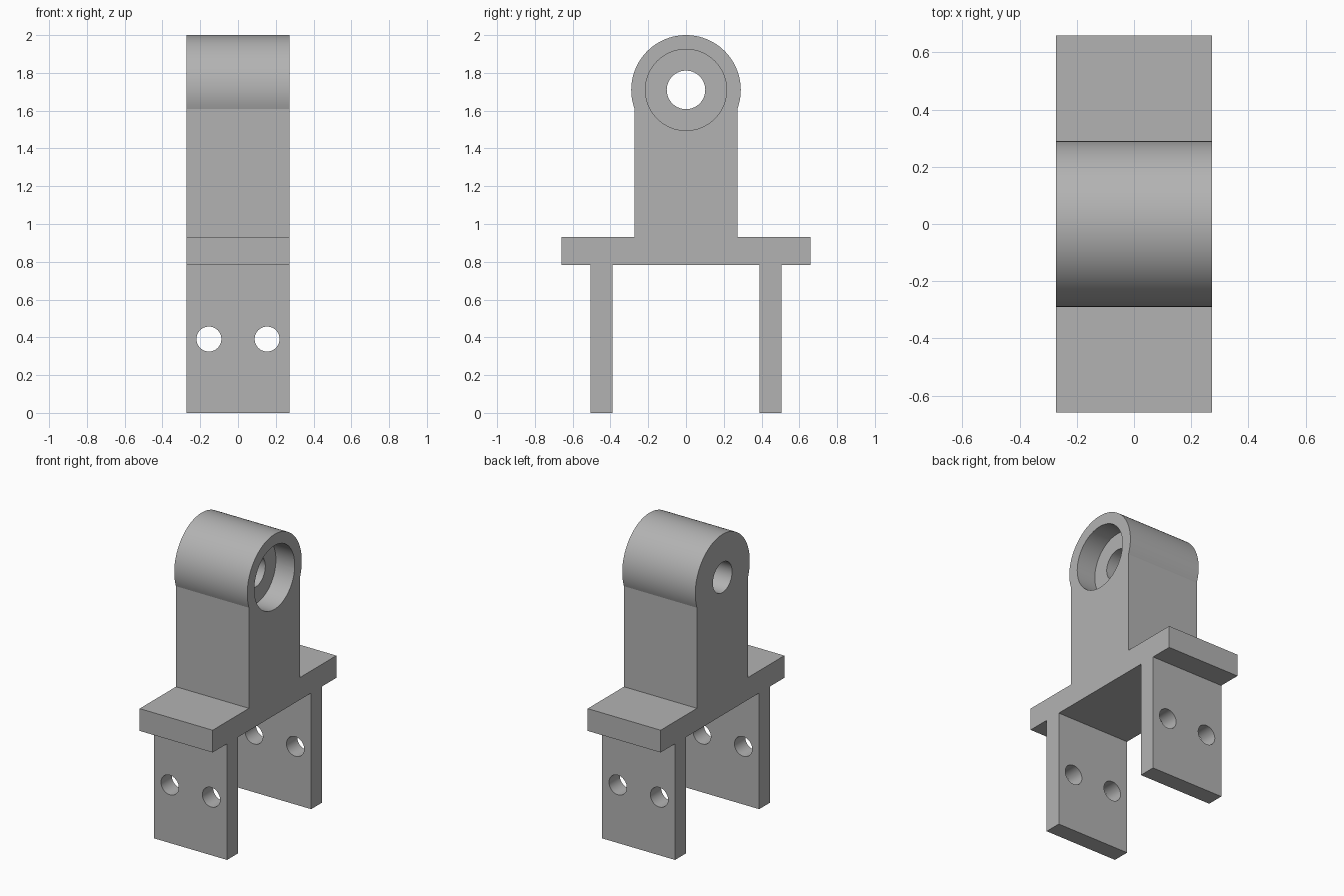
import bpy, bmesh, math
from mathutils import Matrix, Vector

cube = bpy.data.objects.get("Cube")
if cube:
    bpy.data.objects.remove(cube, do_unlink=True)

HALF_W = 0.272          # half width along x, also half depth of the upright
EYE_Z, EYE_R = 1.71, 0.29
PLATE_LOW, PLATE_TOP, PLATE_Y = 0.782, 0.932, 0.658
LEG_IN, LEG_OUT = 0.39, 0.505

grey = bpy.data.materials.new("plain grey")
grey.use_nodes = True
colour = (0.45, 0.45, 0.45, 1)
grey.diffuse_color = colour
grey.node_tree.nodes["Principled BSDF"].inputs["Base Color"].default_value = colour


def add_object(name, bm):
    bmesh.ops.recalc_face_normals(bm, faces=bm.faces)
    mesh = bpy.data.meshes.new(name)
    bm.to_mesh(mesh)
    bm.free()
    obj = bpy.data.objects.new(name, mesh)
    bpy.context.collection.objects.link(obj)
    mesh.materials.append(grey)
    return obj


def extrude_profile(name, points):
    """Extrude a (y, z) outline across the full width."""
    bm = bmesh.new()
    face = bm.faces.new([bm.verts.new((-HALF_W, y, z)) for y, z in points])
    grown = bmesh.ops.extrude_face_region(bm, geom=[face])["geom"]
    verts = [v for v in grown if isinstance(v, bmesh.types.BMVert)]
    bmesh.ops.translate(bm, verts=verts, vec=(2 * HALF_W, 0, 0))
    return add_object(name, bm)


def drill(target, centre, radius, length, axis):
    """Cut a round hole through target and remove the cutter."""
    bm = bmesh.new()
    turn = Vector((0, 0, 1)).rotation_difference(Vector(axis)).to_matrix().to_4x4()
    bmesh.ops.create_cone(bm, cap_ends=True, segments=64, radius1=radius,
                          radius2=radius, depth=length,
                          matrix=Matrix.Translation(centre) @ turn)
    cutter = add_object("hole_cutter", bm)
    cutter.hide_render = True
    mod = target.modifiers.new("hole", "BOOLEAN")
    mod.operation, mod.solver, mod.object = "DIFFERENCE", "EXACT", cutter
    bpy.context.view_layer.objects.active = target
    bpy.ops.object.modifier_apply(modifier=mod.name)
    bpy.data.objects.remove(cutter, do_unlink=True)


# Outline: right half from the base up, rounded eye, then mirrored left half
side = [(LEG_IN, PLATE_LOW), (LEG_IN, 0), (LEG_OUT, 0), (LEG_OUT, PLATE_LOW),
        (PLATE_Y, PLATE_LOW), (PLATE_Y, PLATE_TOP), (HALF_W, PLATE_TOP)]
start = -math.acos(HALF_W / EYE_R)
steps = 64
arc = []
for i in range(steps + 1):
    a = start + (math.pi - 2 * start) * i / steps
    arc.append((EYE_R * math.cos(a), EYE_Z + EYE_R * math.sin(a)))
bracket = extrude_profile("eye_bracket", side + arc + [(-y, z) for y, z in reversed(side)])

# Pivot hole, with a wider counterbore on the +x side
drill(bracket, (0, 0, EYE_Z), 0.102, 1, (1, 0, 0))
drill(bracket, (HALF_W - 0.14 + 0.1, 0, EYE_Z), 0.215, 0.2, (1, 0, 0))

# Two bolt holes through both legs
for x in (-0.154, 0.154):
    drill(bracket, (x, 0, 0.391), 0.066, 1.5, (0, 1, 0))

# Smooth round surfaces, keep the corners crisp
bpy.ops.object.select_all(action="DESELECT")
bracket.select_set(True)
bpy.context.view_layer.objects.active = bracket
bpy.ops.object.shade_smooth_by_angle(angle=math.radians(12))
